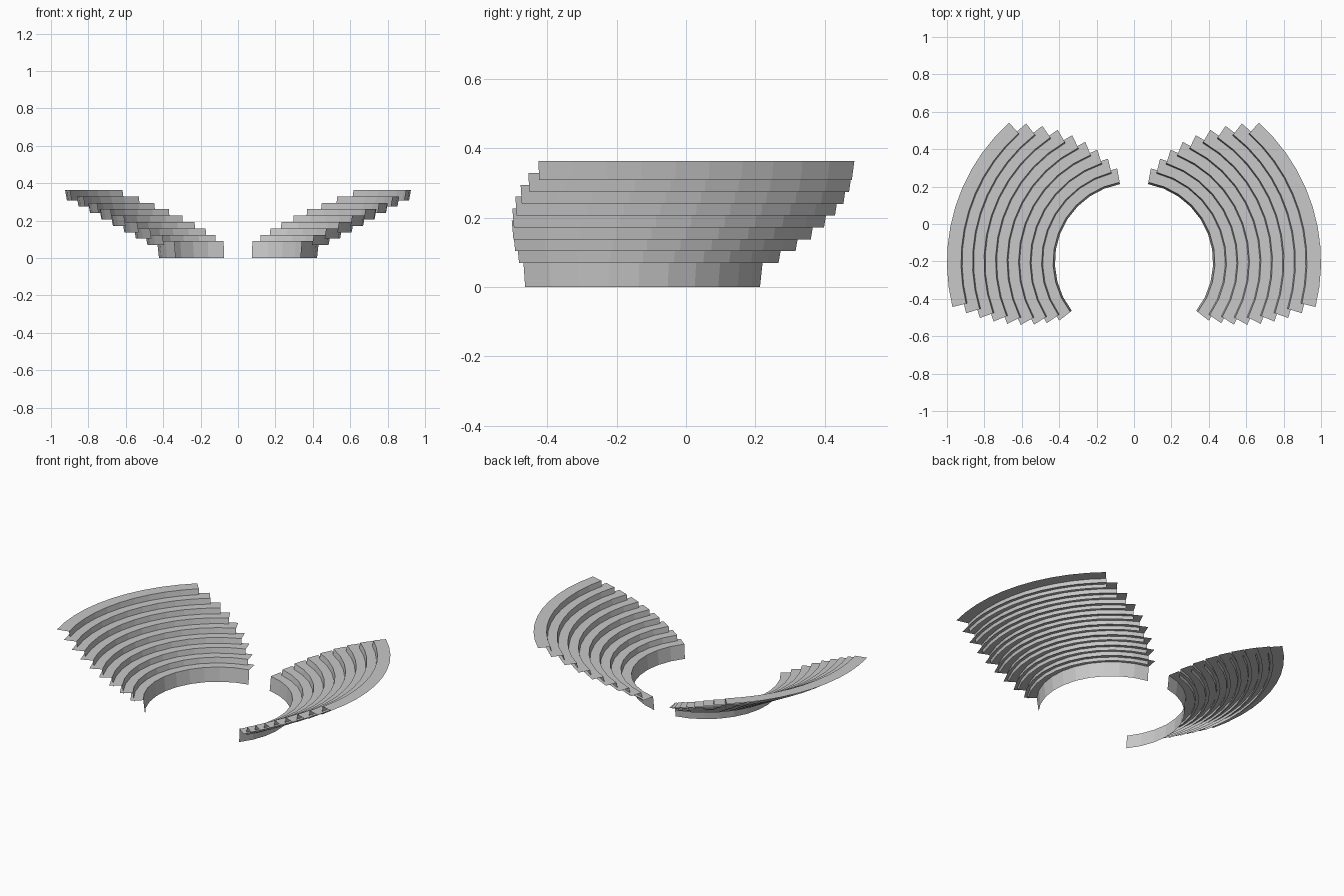
import bpy, bmesh
from math import radians, cos, sin
from mathutils import Matrix, Vector

cube = bpy.data.objects.get("Cube")
if cube:
    bpy.data.objects.remove(cube, do_unlink=True)

ROWS = 9
SEGMENTS = 10
CENTRE = Vector((0, -0.203, 0))      # shared centre of every arc

grey = bpy.data.materials.new("concrete_grey")
grey.use_nodes = True
COLOUR = (0.58, 0.58, 0.58, 1)
grey.diffuse_color = COLOUR
grey.node_tree.nodes["Principled BSDF"].inputs["Base Color"].default_value = COLOUR


def seating_row(name, radius, z_low, z_top, start, end):
    """Thin riser and tread swept along an arc, mirrored to the other stand."""
    profile = [(radius - 0.01, z_low), (radius, z_top), (radius + 0.075, z_top)]
    bm = bmesh.new()
    rings = []
    for s in range(SEGMENTS + 1):
        angle = radians(start + (end - start) * s / SEGMENTS)
        turn = Matrix.Translation(CENTRE) @ Matrix.Rotation(angle, 4, 'Z')
        rings.append([bm.verts.new(turn @ Vector((r, 0, z))) for r, z in profile])
    for a, b in zip(rings, rings[1:]):
        for k in range(len(profile) - 1):
            bm.faces.new((a[k], a[k + 1], b[k + 1], b[k]))
    # Treads face up, risers face the arena
    bm.normal_update()
    for face in bm.faces:
        if face.normal.z < 0:
            face.normal_flip()
    mesh = bpy.data.meshes.new(name)
    bm.to_mesh(mesh)
    bm.free()
    mesh.materials.append(grey)
    obj = bpy.data.objects.new(name, mesh)
    bpy.context.collection.objects.link(obj)
    mirror = obj.modifiers.new("other_stand", 'MIRROR')
    mirror.use_axis = (True, False, False)
    mirror.use_mirror_merge = False
    return obj


# Stepped rows, each wider in radius and shorter in angle than the one below
for i in range(ROWS):
    z_top = 0.09 + 0.0342 * i
    z_low = 0 if i == 0 else z_top - 0.055
    seating_row(f"seating_row_{i + 1}", 0.433 + 0.0615 * i, z_low, z_top,
                -38.1 + 3.02 * i, 79.8 - 3.96 * i)
